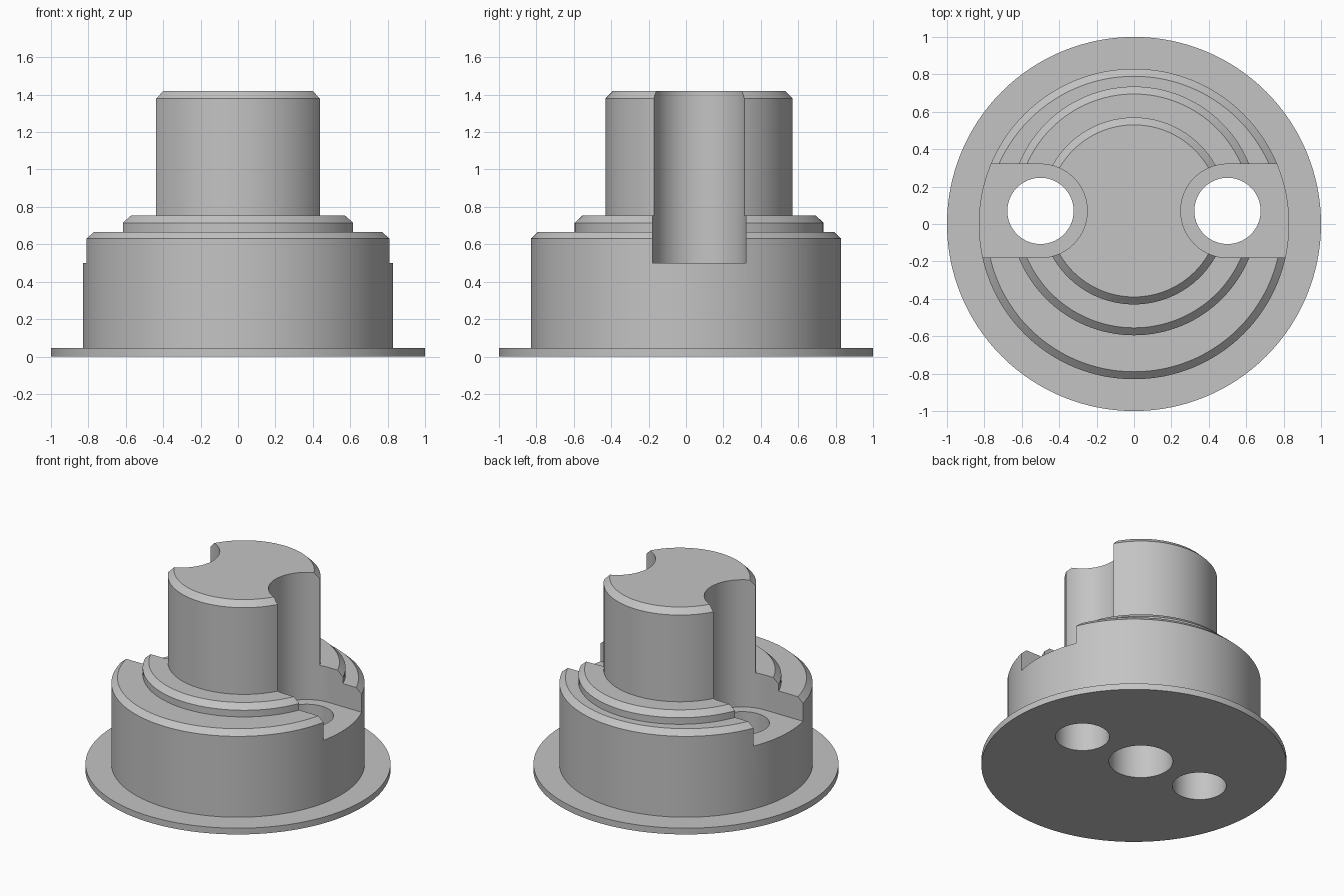
import bpy
import bmesh
from math import cos, sin, pi, radians

cube = bpy.data.objects.get("Cube")
if cube:
    bpy.data.objects.remove(cube)

AXIS_Y = 0.07    # offset axis shared by the shaft, notches and holes
HOLE_X = 0.5
SEGMENTS = 128

grey = bpy.data.materials.new("plain grey")
grey.use_nodes = True
colour = (0.55, 0.55, 0.55, 1)
grey.diffuse_color = colour
grey.node_tree.nodes["Principled BSDF"].inputs["Base Color"].default_value = colour


def finish(name, bm):
    bmesh.ops.recalc_face_normals(bm, faces=bm.faces)
    mesh = bpy.data.meshes.new(name)
    bm.to_mesh(mesh)
    bm.free()
    mesh.materials.append(grey)
    obj = bpy.data.objects.new(name, mesh)
    bpy.context.collection.objects.link(obj)
    return obj


def turned(name, profile, x=0, y=0):
    """Closed solid lathed from (radius, height) points."""
    bm = bmesh.new()
    rings = [[bm.verts.new((x + r * cos(2 * pi * i / SEGMENTS),
                            y + r * sin(2 * pi * i / SEGMENTS), z))
              for i in range(SEGMENTS)] for r, z in profile]
    for low, high in zip(rings, rings[1:]):
        for i in range(SEGMENTS):
            j = (i + 1) % SEGMENTS
            bm.faces.new((low[i], low[j], high[j], high[i]))
    bm.faces.new(rings[0])
    bm.faces.new(rings[-1])
    return finish(name, bm)


def notch(name, side):
    """Round-ended slot running outward from the shaft."""
    bm = bmesh.new()
    outline = [(side * 1.3, AXIS_Y + 0.25)]
    for i in range(49):
        a = pi / 2 + pi * i / 48
        outline.append((side * (HOLE_X + 0.25 * cos(a)), AXIS_Y + 0.25 * sin(a)))
    outline.append((side * 1.3, AXIS_Y - 0.25))
    face = bm.faces.new([bm.verts.new((x, y, 0.5)) for x, y in outline])
    top = bmesh.ops.extrude_face_region(bm, geom=[face])["geom"]
    bmesh.ops.translate(bm, vec=(0, 0, 1.2),
                        verts=[v for v in top if isinstance(v, bmesh.types.BMVert)])
    return finish(name, bm)


def combine(target, other, operation):
    mod = target.modifiers.new(other.name, "BOOLEAN")
    mod.operation = operation
    mod.solver = "EXACT"
    mod.object = other
    bpy.context.view_layer.objects.active = target
    bpy.ops.object.modifier_apply(modifier=mod.name)
    bpy.data.objects.remove(other)


# Flanged body and the offset stepped shaft
body = turned("stepped_hub", [(1, 0), (1, 0.045), (0.83, 0.045), (0.83, 0.63),
                              (0.79, 0.667)])
shaft = turned("shaft", [(0.665, 0.3), (0.665, 0.715), (0.625, 0.753), (0.5, 0.753),
                         (0.5, 1.38), (0.46, 1.42)], y=AXIS_Y)
combine(body, shaft, "UNION")

# Side notches and bolt holes
for side in (-1, 1):
    combine(body, notch("notch", side), "DIFFERENCE")
    hole = turned("bolt_hole", [(0.177, -0.1), (0.177, 0.8)], side * HOLE_X, AXIS_Y)
    combine(body, hole, "DIFFERENCE")

# Blind centre bore from below
bore = turned("centre_bore", [(0.21, -0.1), (0.21, 1.2)], y=AXIS_Y)
combine(body, bore, "DIFFERENCE")

bpy.ops.object.select_all(action="DESELECT")
body.select_set(True)
bpy.context.view_layer.objects.active = body
bpy.ops.object.shade_smooth_by_angle(angle=radians(25))
